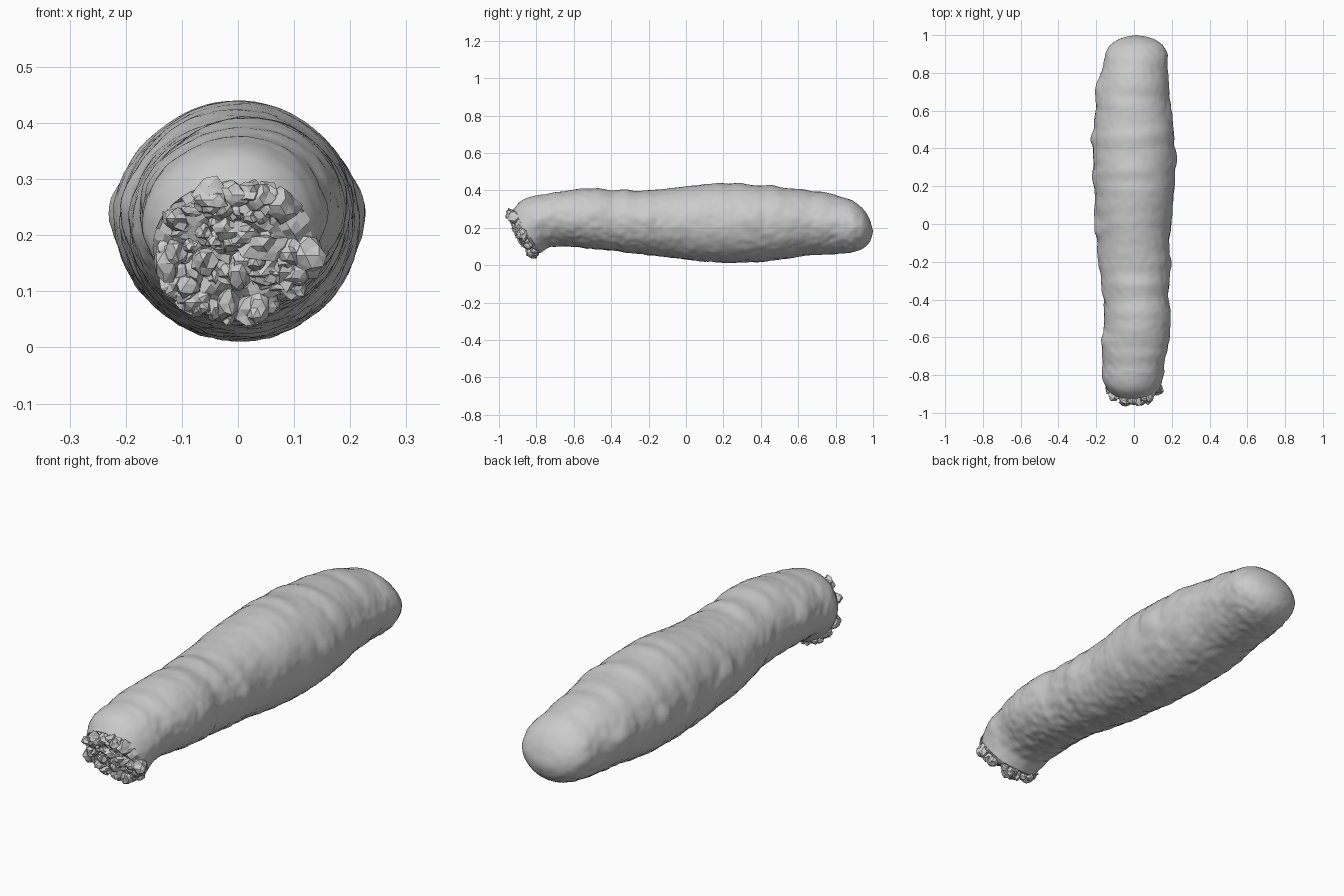
import bpy, bmesh, math, random
from mathutils import Vector, noise

if "Cube" in bpy.data.objects:
    bpy.data.objects.remove(bpy.data.objects["Cube"])

random.seed(4)

def material(name, value):
    m = bpy.data.materials.new(name)
    m.diffuse_color = (value, value, value, 1)
    m.use_nodes = True
    m.node_tree.nodes["Principled BSDF"].inputs["Base Color"].default_value = m.diffuse_color
    return m

GREY = material("pale grey", 0.6)

# Slices along the roll: top y, top z, bottom y, bottom z, left x, right x
SLICES = [
    (-.925, .295, -.78, .065, -.150, .140),
    (-.88, .345, -.73, .095, -.168, .150),
    (-.80, .372, -.67, .102, -.170, .155),
    (-.68, .392, -.60, .098, -.168, .180),
    (-.54, .408, -.49, .088, -.160, .192),
    (-.38, .402, -.36, .074, -.160, .182),
    (-.22, .398, -.22, .058, -.187, .190),
    (-.06, .412, -.06, .038, -.195, .188),
    (.10, .435, .10, .020, -.205, .205),
    (.28, .437, .28, .012, -.212, .217),
    (.46, .424, .46, .025, -.216, .212),
    (.62, .405, .62, .048, -.200, .192),
    (.76, .384, .76, .058, -.180, .178),
    (.87, .352, .87, .066, -.158, .176),
    (.935, .312, .935, .084, -.130, .155),
    (.975, .258, .975, .115, -.085, .108),
    (.993, .210, .993, .150, -.035, .060),
]
RINGS, SIDES = 200, 96

def slice_at(t):
    # Smooth spline through the slices
    i = min(int(t), len(SLICES) - 2)
    f = t - i
    a, b, c, d = (SLICES[max(0, min(len(SLICES) - 1, i + k))] for k in (-1, 0, 1, 2))
    return [q + .5 * f * (r - p + f * (2 * p - 5 * q + 4 * r - s + f * (3 * (q - r) + s - p)))
            for p, q, r, s in zip(a, b, c, d)]

def ring_point(s, angle, size=1.0):
    yt, zt, yb, zb, xl, xr = s
    c, h = math.cos(angle), math.sin(angle)
    x = (xl + xr) / 2 + (xr - xl) / 2 * c * size
    k = (1 + h * size) / 2
    return Vector((x, yb + (yt - yb) * k, zb + (zt - zb) * k))

def wrinkle(p, angle):
    # Bands around the upper skin, fine pits underneath, lumps along the flanks
    up = math.sin(angle)
    w = Vector((p.x * 3, p.y * 14, p.z * 3))
    bands = noise.noise(w) * .0085 * (.65 + .35 * up)
    pits = noise.noise(p * 32) * (.0035 - .002 * up)
    lumps = max(0, noise.noise(Vector((p.x * 4, p.y * 9 + 7, p.z * 6)))) * .028
    return bands + pits + lumps * max(0, 1 - abs(up - .15) * 1.6)

def bridge(bm, a, b):
    n = len(a)
    return [bm.faces.new((a[j], a[(j + 1) % n], b[(j + 1) % n], b[j])) for j in range(n)]

def finish(bm, name, smooth):
    bmesh.ops.recalc_face_normals(bm, faces=bm.faces)
    for f in bm.faces:
        f.smooth = smooth
    me = bpy.data.meshes.new(name)
    bm.to_mesh(me)
    bm.free()
    me.materials.append(GREY)
    ob = bpy.data.objects.new(name, me)
    bpy.context.collection.objects.link(ob)
    return ob

# Wrinkled skin with a rounded back tip
bm = bmesh.new()
prev = None
for i in range(RINGS + 1):
    t = i / RINGS * (len(SLICES) - 1)
    s = slice_at(t)
    fade = min(1, .25 + t / 2, (len(SLICES) - 1 - t) / 3 + .1)
    ring = []
    for j in range(SIDES):
        a = math.tau * j / SIDES
        p = ring_point(s, a)
        out = Vector((math.cos(a), 0, math.sin(a)))
        ring.append(bm.verts.new(p + out * wrinkle(p, a) * fade))
    if prev:
        bridge(bm, prev, ring)
    prev = ring
tip = bm.verts.new((.012, 1.0, .18))
for j in range(SIDES):
    bm.faces.new((prev[j], prev[(j + 1) % SIDES], tip))
finish(bm, "skin", True)

# Torn end: rough faceted disc pushed out of the rim
OUT = Vector((0, -.86, -.50))
bm = bmesh.new()
prev = None
rim = SLICES[0]
for size in (1.01, .97, .9, .8, .68, .55, .42, .28, .14):
    ring = []
    for j in range(44):
        p = ring_point(rim, math.tau * j / 44, size)
        rough = noise.noise(p * 22) * .024 + noise.noise(p * 50) * .012
        lift = .028 * min(1, (1.01 - size) * 5) + (rough if size < 1 else 0)
        ring.append(bm.verts.new(p + OUT * lift))
    if prev:
        bridge(bm, prev, ring)
    prev = ring
bm.faces.new(prev)
finish(bm, "torn_end", False)

# Angular crumbs clinging to the torn end
bm = bmesh.new()
for i in range(75):
    size = math.sqrt(random.random()) * .95
    centre = ring_point(rim, random.uniform(0, math.tau), size) + OUT * random.uniform(.012, .035)
    radius = random.uniform(.014, .032)
    stretch = [random.uniform(.7, 1.3) for _ in range(3)]
    made = bmesh.ops.create_icosphere(bm, subdivisions=2, radius=1)["verts"]
    for v in made:
        d = v.co.copy()
        r = radius * (1 + .55 * noise.noise(d * 1.7 + Vector((i * 3.1, 0, 0))))
        q = centre + Vector([d[k] * r * stretch[k] for k in range(3)])
        q.y = max(q.y, -1.0)
        v.co = q
finish(bm, "crumbs", False)
